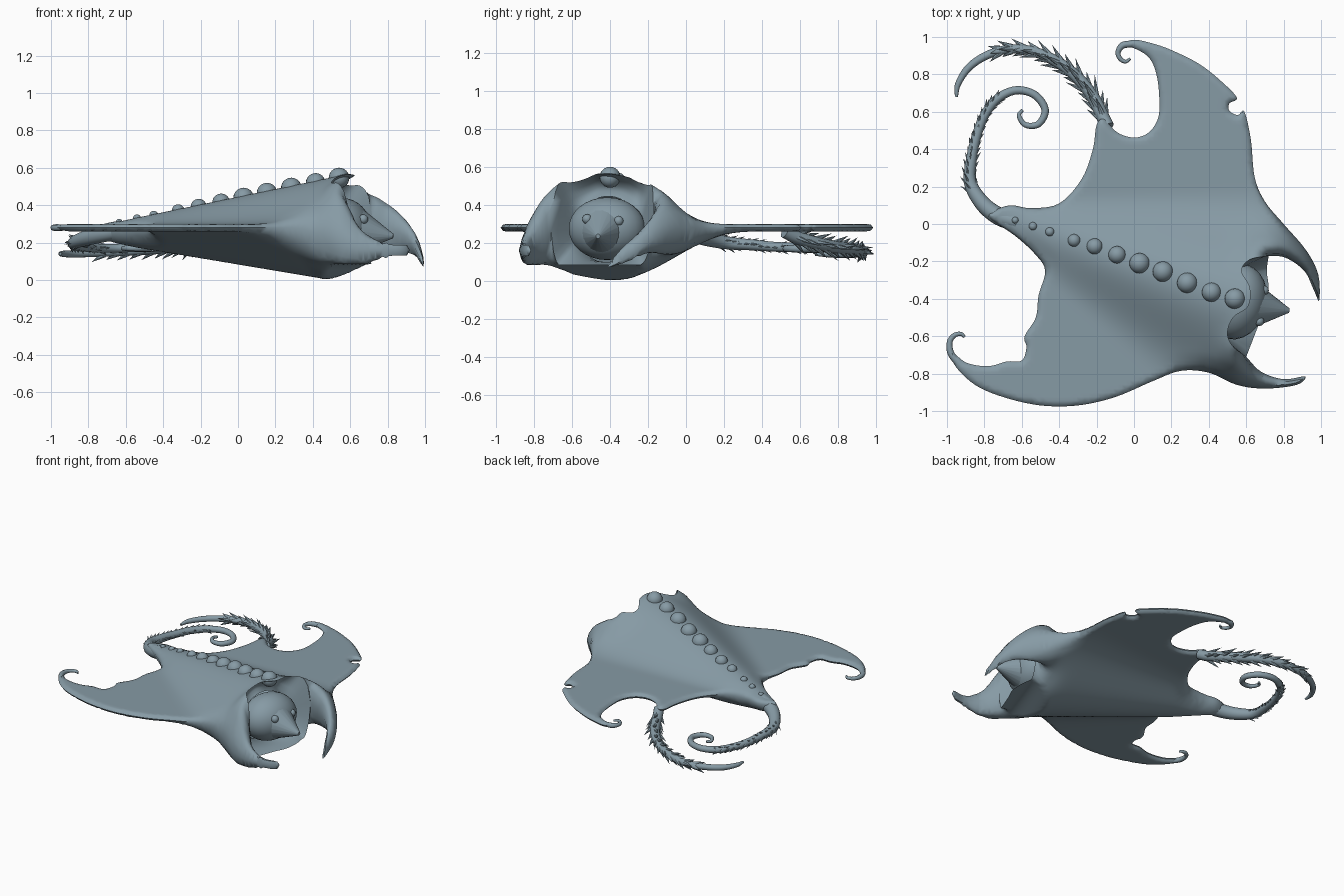
import bpy, bmesh, math, random
from mathutils import Vector, Matrix, kdtree
from mathutils.geometry import delaunay_2d_cdt

if "Cube" in bpy.data.objects:
    bpy.data.objects.remove(bpy.data.objects["Cube"])

random.seed(3)
skin = bpy.data.materials.new("slate blue skin")
skin.diffuse_color = (0.24, 0.325, 0.375, 1)
skin.use_nodes = True
skin.node_tree.nodes["Principled BSDF"].inputs["Base Color"].default_value = skin.diffuse_color


def finish(name, bm, angle=50):
    bmesh.ops.recalc_face_normals(bm, faces=bm.faces)
    me = bpy.data.meshes.new(name)
    bm.to_mesh(me)
    bm.free()
    ob = bpy.data.objects.new(name, me)
    bpy.context.collection.objects.link(ob)
    me.materials.append(skin)
    bpy.ops.object.select_all(action='DESELECT')
    ob.select_set(True)
    bpy.context.view_layer.objects.active = ob
    bpy.ops.object.shade_smooth_by_angle(angle=math.radians(angle))
    return ob


def spline(pts, n):
    """Smooth open path through points of any dimension."""
    P = [Vector(p) for p in pts]
    P = [P[0] * 2 - P[1]] + P + [P[-1] * 2 - P[-2]]
    out = []
    for a, b, c, d in zip(P, P[1:], P[2:], P[3:]):
        for k in range(n):
            t = k / n
            out.append(0.5 * (2 * b + (c - a) * t + (2 * a - 5 * b + 4 * c - d) * t * t
                              + (3 * b - a - 3 * c + d) * t ** 3))
    return out + [P[-2]]


# Outline seen from above, from the far mouth corner round to the near one
far_half = [(.72, -.17), (.81, -.18), (.91, -.25), (.96, -.35), (.99, -.41), (.985, -.27), (.92, -.14),
            (.8, 0), (.7, .12), (.645, .25), (.625, .45), (.59, .6), (.555, .582), (.51, .605),
            (.51, .645), (.55, .675), (.47, .76), (.35, .855), (.2, .93), (.1, .965), (0, .985),
            (-.07, .96), (0, .94), (.08, .89), (.12, .8), (.135, .68), (.13, .57), (.08, .49),
            (0, .462), (-.09, .49), (-.16, .56), (-.2, .53), (-.22, .4), (-.28, .24), (-.4, .11)]
near_half = [(-.55, .085), (-.66, .1), (-.75, .07), (-.77, .03), (-.64, -.06), (-.53, -.16), (-.475, -.25),
             (-.51, -.38), (-.525, -.5), (-.585, -.6), (-.575, -.66), (-.6, -.73), (-.68, -.735),
             (-.78, -.76), (-.9, -.74), (-.985, -.67), (-.955, -.76), (-.85, -.86), (-.7, -.925),
             (-.5, -.97), (-.3, -.97), (-.1, -.925), (.1, -.84), (.25, -.785), (.4, -.795), (.55, -.86),
             (.7, -.88), (.87, -.86), (.915, -.815), (.8, -.83), (.68, -.79), (.6, -.71)]
outline = spline(far_half + near_half, 5)
hood_rim = spline([(.6, -.71), (.525, -.65), (.5, -.58), (.53, -.5), (.61, -.44), (.62, -.34),
                   (.575, -.25), (.62, -.19), (.72, -.17)], 5)
lower_lip = spline([(.6, -.71), (.635, -.62), (.67, -.53), (.71, -.44), (.72, -.34), (.71, -.25), (.72, -.17)], 7)
tree = kdtree.KDTree(len(outline))
for i, p in enumerate(outline):
    tree.insert((p.x, p.y, 0), i)
tree.balance()


def rounded(d, r):
    return math.sqrt(1 - (1 - min(d / r, 1)) ** 2)


def smooth(t):
    t = min(max(t, 0), 1)
    return t * t * (3 - 2 * t)


def surface(x, y, side):
    """Height of the back (side 1) or belly (side -1)."""
    d = tree.find((x, y, 0))[2]
    d = 0 if d < 1e-4 else d
    u = (x + .7) * .942 - (y - .04) * .336
    v = (x + .7) * .336 + (y - .04) * .942
    s = min(max(u / 1.34, 0), 1)
    near = smooth(.5 - v / .3)
    mid = .28 - (1 - near) * .22 * max(0, (u - 1.25) / .5) ** 4 - near * .12 * smooth((u - 1.2) / .4)
    for cx, cy, h in ((.7, -.16, .05), (.57, -.7, .08)):
        mid += h * math.exp(-((x - cx) ** 2 + (y - cy) ** 2) / .012)
    amp, w, e = (.26 * s, .13 + .55 * s, 3) if side > 0 else (.06 + .21 * s, .2 + .75 * s, 4)
    bell = max(0, 1 - (v / w) ** 2) ** e * (1 - smooth((u - 1.35) / .4))
    if side > 0:                                  # keep the hood roof level
        bell *= 1 + near * .5 * smooth((u - 1.2) / .4)
    horn = .025 * smooth((u - 1.3) / .2)          # thicker horns
    z = mid + side * ((.02 + horn) * rounded(d, .03 + horn) + amp * bell * rounded(d, .1))
    if side < 0:                                  # flat chin behind the lower lip
        z = max(z, min(.085 * smooth((u - 1.22) / .2), mid - .02 * rounded(d, .03)))
        z += (min(z, .09) - z) * smooth((u - 1.25) / .15) * smooth(d / .1) * smooth((.1 - v + .2) / .1)
    return z


# Body and wings: back and belly sheets, joined at the rim, open at the mouth
bm = bmesh.new()


def sheet(mouth, side):
    loop = outline + mouth[1:-1]
    n = len(loop)
    pts = list(loop)
    edge = kdtree.KDTree(n)
    for i, p in enumerate(loop):
        edge.insert((p.x, p.y, 0), i)
    edge.balance()
    for i, p in enumerate(loop):
        t = (loop[(i + 1) % n] - loop[i - 1])
        if t.length < 1e-6:
            continue
        t.normalize()
        q = p + Vector((-t.y, t.x)) * .012
        if edge.find((q.x, q.y, 0))[2] > .009:
            pts.append(q)
    for i in range(-45, 46):
        for j in range(-45, 46):
            q = Vector((i * .022, j * .022))
            if edge.find((q.x, q.y, 0))[2] > .022:
                pts.append(q)
    res = delaunay_2d_cdt(pts, [(i, (i + 1) % n) for i in range(n)], [], 1, 1e-5)
    made = {}
    for f in res[2]:
        for i in f:
            if i not in made:
                x, y = res[0][i]
                made[i] = bm.verts.new((x, y, surface(x, y, side)))
        bm.faces.new([made[i] for i in (f if side > 0 else reversed(f))])


def lining(mouth, side):
    """Wall of the mouth from rim to the ring around the head."""
    rows = []
    for j, p in enumerate(mouth):
        a = math.pi * j / (len(mouth) - 1)
        rim = Vector((p.x, p.y, surface(p.x, p.y, side)))
        ring = Vector((.5, -.41, .27)) + .175 * (Vector((-.336, -.942, 0)) * math.cos(a)
                                                 + Vector((0, 0, side * math.sin(a))))
        bow = (Vector((.05, -.02, 0)) if side > 0 else Vector((0, 0, -.01))) * math.sin(a)
        rows.append([bm.verts.new(rim.lerp(ring, k / 4) - bow * math.sin(math.pi * k / 4))
                     for k in range(5)])
    for r, q in zip(rows, rows[1:]):
        for k in range(4):
            bm.faces.new((r[k], r[k + 1], q[k + 1], q[k]))


for mouth, side in ((hood_rim, 1), (lower_lip, -1)):
    sheet(mouth, side)
    lining(mouth, side)
bmesh.ops.remove_doubles(bm, verts=bm.verts, dist=.0006)
finish("body_and_wings", bm, 60)


# Tails and wing tip hooks: tapered tubes through (x, y, z, radius)
def tube(name, pts, sides=12):
    path = spline(pts, 6)
    bm = bmesh.new()
    rings = []
    for i, p in enumerate(path):
        t = (path[min(i + 1, len(path) - 1)] - path[max(i - 1, 0)]).to_3d().normalized()
        a = t.cross(Vector((0, 0, 1))).normalized()
        b = a.cross(t)
        rings.append([bm.verts.new(p.to_3d() + p[3] * (a * math.cos(k * math.tau / sides)
                      + b * math.sin(k * math.tau / sides))) for k in range(sides)])
    for r, q in zip(rings, rings[1:]):
        for k in range(sides):
            bm.faces.new((r[k], r[k - 1], q[k - 1], q[k]))
    bm.faces.new(rings[0])
    bm.faces.new(rings[-1])
    finish(name, bm)
    return path


tail = tube("curled_tail", [(-.62, .01, .27, .05), (-.72, .04, .25, .048), (-.81, .11, .225, .042),
            (-.875, .22, .2, .034), (-.87, .34, .19, .029), (-.845, .46, .18, .026), (-.8, .58, .175, .025),
            (-.73, .67, .17, .024), (-.63, .715, .17, .022), (-.53, .69, .17, .021), (-.475, .61, .17, .02),
            (-.51, .535, .17, .018), (-.58, .53, .17, .015), (-.615, .58, .17, .012), (-.595, .61, .17, .008)])
whip = tube("spiny_tail", [(-.14, .52, .26, .035), (-.17, .58, .23, .035), (-.22, .68, .2, .034),
            (-.3, .78, .18, .032), (-.4, .86, .17, .03), (-.53, .92, .16, .027), (-.66, .935, .15, .024),
            (-.78, .905, .145, .022), (-.88, .84, .14, .02), (-.94, .75, .14, .016), (-.95, .68, .14, .008)])
tube("near_wing_hook", [(-.94, -.745, .28, .018), (-.98, -.69, .28, .018), (-.985, -.63, .28, .015),
     (-.96, -.595, .28, .013), (-.925, -.588, .28, .011), (-.905, -.605, .28, .007)], 8)
tube("far_wing_hook", [(-.01, .963, .28, .018), (-.06, .955, .28, .018), (-.085, .92, .28, .014),
     (-.075, .885, .28, .012), (-.045, .868, .28, .01), (-.02, .885, .28, .007)], 8)


def spines(name, path, start, end, step, arcs, size):
    bm = bmesh.new()
    for i in range(start, end, step):
        t = (path[i + 1] - path[i - 1]).to_3d().normalized()
        a = t.cross(Vector((0, 0, 1))).normalized()
        b = a.cross(t)
        for arc in arcs:
            ang = arc + random.uniform(-.4, .4)
            out = a * math.cos(ang) + b * math.sin(ang)
            d = (t + out * .55).normalized()
            h = size * random.uniform(.8, 1.2) * path[i][3] / .03
            c = path[i].to_3d() + out * path[i][3] * .6 + d * h * .42
            m = Matrix.Translation(c) @ d.to_track_quat('Z', 'Y').to_matrix().to_4x4()
            bmesh.ops.create_cone(bm, segments=7, radius1=size * .2, radius2=0, depth=h, cap_ends=True, matrix=m)
    finish(name, bm)


spines("spiny_tail_spines", whip, 6, 42, 3, (0, 1.5, 3.1, 4.7), .09)
spines("curled_tail_spines", tail, 16, 44, 2, (0, 2, 3.2, 4.3), .055)

# Row of bumps along the back
bm = bmesh.new()
for x, y, r in ((.54, -.40, .055), (.415, -.365, .052), (.285, -.315, .055), (.155, -.255, .055),
                (.03, -.21, .055), (-.09, -.165, .047), (-.21, -.12, .043), (-.32, -.088, .034),
                (-.45, -.042, .024), (-.54, -.012, .022), (-.635, .02, .018)):
    bmesh.ops.create_uvsphere(bm, u_segments=20, v_segments=12, radius=r,
                              matrix=Matrix.Translation((x, y, surface(x, y, 1) - r * .2)))
finish("back_bumps", bm)

# Head in the mouth, with broad snout and eyes
bm = bmesh.new()
turn = Matrix.Rotation(math.atan2(-.25, .97), 4, 'Z')
bmesh.ops.create_uvsphere(bm, u_segments=24, v_segments=16, radius=1,
                          matrix=Matrix.Translation((.55, -.415, .275)) @ turn
                          @ Matrix.Diagonal((.16, .205, .165, 1)))
finish("head", bm)
bm = bmesh.new()
base, tip = Vector((.59, -.43, .27)), Vector((.83, -.463, .235))
d = tip - base
bmesh.ops.create_cone(bm, segments=20, radius1=.155, radius2=.012, depth=d.length, cap_ends=True,
                      matrix=Matrix.Translation((base + tip) / 2) @ d.to_track_quat('Z', 'Y').to_matrix().to_4x4())
finish("snout", bm)
bm = bmesh.new()
for c in ((.67, -.52, .325), (.695, -.355, .315)):
    bmesh.ops.create_uvsphere(bm, u_segments=12, v_segments=8, radius=.026, matrix=Matrix.Translation(c))
finish("eyes", bm)
